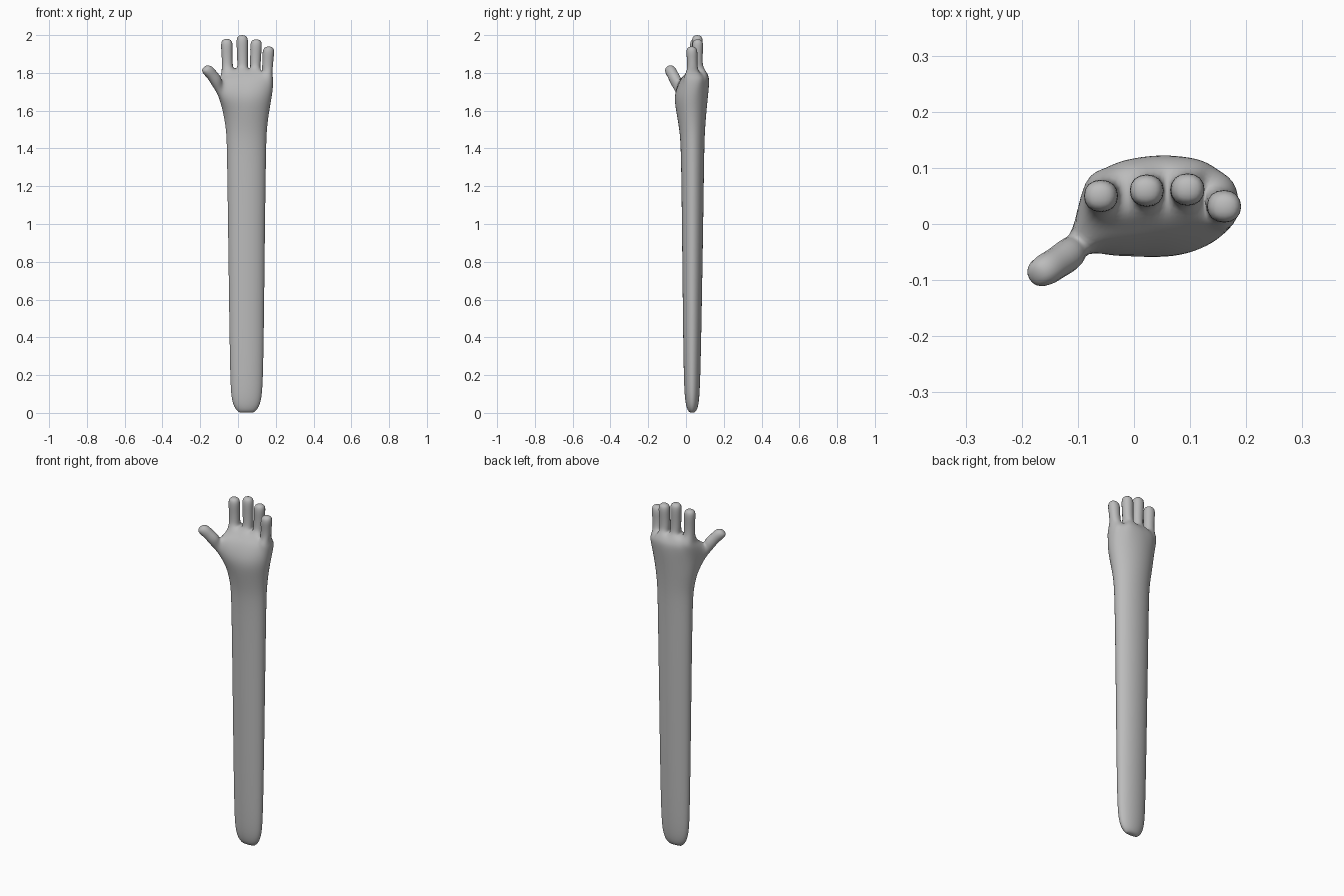
import bpy
import bmesh
import math
from mathutils import Vector

if "Cube" in bpy.data.objects:
    bpy.data.objects.remove(bpy.data.objects["Cube"], do_unlink=True)

COLS = 8  # columns across the arm; alternate strips on top become fingers

# Arm and palm rings: z, centre x, half width, centre y, half depth, finger blend
RINGS = [
    (0.0, .045, .035, .033, .014, 0),
    (.02, .045, .06, .033, .028, 0),
    (.07, .045, .08, .032, .038, 0),
    (.2, .046, .088, .032, .045, 0),
    (1.0, .045, .097, .035, .056, 0),
    (1.4, .045, .103, .035, .061, 0),
    (1.5, .045, .106, .033, .067, 0),
    (1.6, .042, .122, .028, .08, 0),
    (1.68, .045, .135, .026, .09, 0),
    (1.76, .048, .142, .04, .078, .3),
    (1.79, .048, .142, .045, .062, .65),
    (1.825, .048, .14, .05, .035, 1),
]
KNUCKLE_X = [-.088, -.024, -.004, .054, .064, .118, .126, .183]
KNUCKLE_Y = [.05, .05, .058, .058, .06, .06, .04, .03]
THUMB_RING = 8

# Finger tips: x, y, z
FINGERS = [(-.06, .05, 1.982), (.022, .06, 2.002),
           (.097, .062, 1.98), (.163, .03, 1.942)]

# Thumb sections: centre and half size
THUMB = [((-.112, -.052, 1.755), .036), ((-.138, -.07, 1.79), .031),
         ((-.16, -.083, 1.815), .034), ((-.18, -.095, 1.83), .022)]


def lerp(a, b, t):
    return a + (b - a) * t


def make_ring(bm, index):
    """Return front and back rows of vertices for one cross-section."""
    z, cx, hw, cy, hd, t = RINGS[index]
    front, back = [], []
    for i in range(COLS):
        ang = math.pi * (i + .5) / COLS
        x = lerp(cx - hw * 1.03 * math.cos(ang), KNUCKLE_X[i], t)
        y = lerp(cy, KNUCKLE_Y[i], t)
        d = hd * 1.03 * lerp(math.sin(ang), 1, t)
        drop = .02 * t if i >= COLS - 2 else 0
        # Fleshy mound under the thumb
        mound = (1, 1, .5)[i] if i < 3 and index in (THUMB_RING, THUMB_RING + 1) else 0
        front.append(bm.verts.new((x - .02 * mound, y - d - .03 * mound, z - drop)))
        back.append(bm.verts.new((x, y + d, z - drop)))
    return front, back


def grow(bm, face, sections, axis_a, axis_b):
    """Replace a quad with a tube through sections (centre, half a, half b)."""
    loop = list(face.verts)
    mid = face.calc_center_median()
    signs = [(math.copysign(1, (v.co - mid).dot(axis_a)),
              math.copysign(1, (v.co - mid).dot(axis_b))) for v in loop]
    bm.faces.remove(face)
    for centre, a, b in sections:
        new = [bm.verts.new(Vector(centre) + axis_a * a * sa + axis_b * b * sb)
               for sa, sb in signs]
        for i in range(4):
            j = (i + 1) % 4
            bm.faces.new((loop[i], loop[j], new[j], new[i]))
        loop = new
    bm.faces.new(loop)


bm = bmesh.new()

# Forearm and palm
rows = [make_ring(bm, i) for i in range(len(RINGS))]
thumb_face = None
for k in range(len(rows) - 1):
    low = rows[k][0] + rows[k][1][::-1]
    high = rows[k + 1][0] + rows[k + 1][1][::-1]
    for i in range(len(low)):
        j = (i + 1) % len(low)
        face = bm.faces.new((low[i], low[j], high[j], high[i]))
        if k == THUMB_RING and i == 0:
            thumb_face = face

# Rounded lower end and knuckle strips
caps = []
for front, back in (rows[0], rows[-1]):
    caps.append([bm.faces.new((front[i], front[i + 1], back[i + 1], back[i]))
                 for i in range(COLS - 1)])

# Four fingers
X, Y = Vector((1, 0, 0)), Vector((0, 1, 0))
for face, tip in zip(caps[1][::2], FINGERS):
    base, end = face.calc_center_median(), Vector(tip)
    length = end.z - base.z
    sections = []
    for rise, size in ((.025, .031), (length * .5, .031),
                       (length - .03, .035), (length, .025)):
        sections.append((base.lerp(end, rise / length), size, size * .95))
    grow(bm, face, sections, X, Y)

# Thumb
along = Vector((-.58, -.37, .72)).normalized()
up = Vector((.62, .35, .7)).normalized()
grow(bm, thumb_face, [(c, s, s * .95) for c, s in THUMB], up, along.cross(up))

bmesh.ops.recalc_face_normals(bm, faces=bm.faces[:])
mesh = bpy.data.meshes.new("arm_and_hand")
bm.to_mesh(mesh)
bm.free()
arm = bpy.data.objects.new("arm_and_hand", mesh)
bpy.context.collection.objects.link(arm)

# Plain grey surface
grey = bpy.data.materials.new("plain_grey")
grey.use_nodes = True
colour = (.5, .5, .5, 1)
grey.diffuse_color = colour
grey.node_tree.nodes["Principled BSDF"].inputs["Base Color"].default_value = colour
mesh.materials.append(grey)

# Smooth rounded skin
skin = arm.modifiers.new("smooth_skin", 'SUBSURF')
skin.levels = skin.render_levels = 2
for poly in mesh.polygons:
    poly.use_smooth = True
